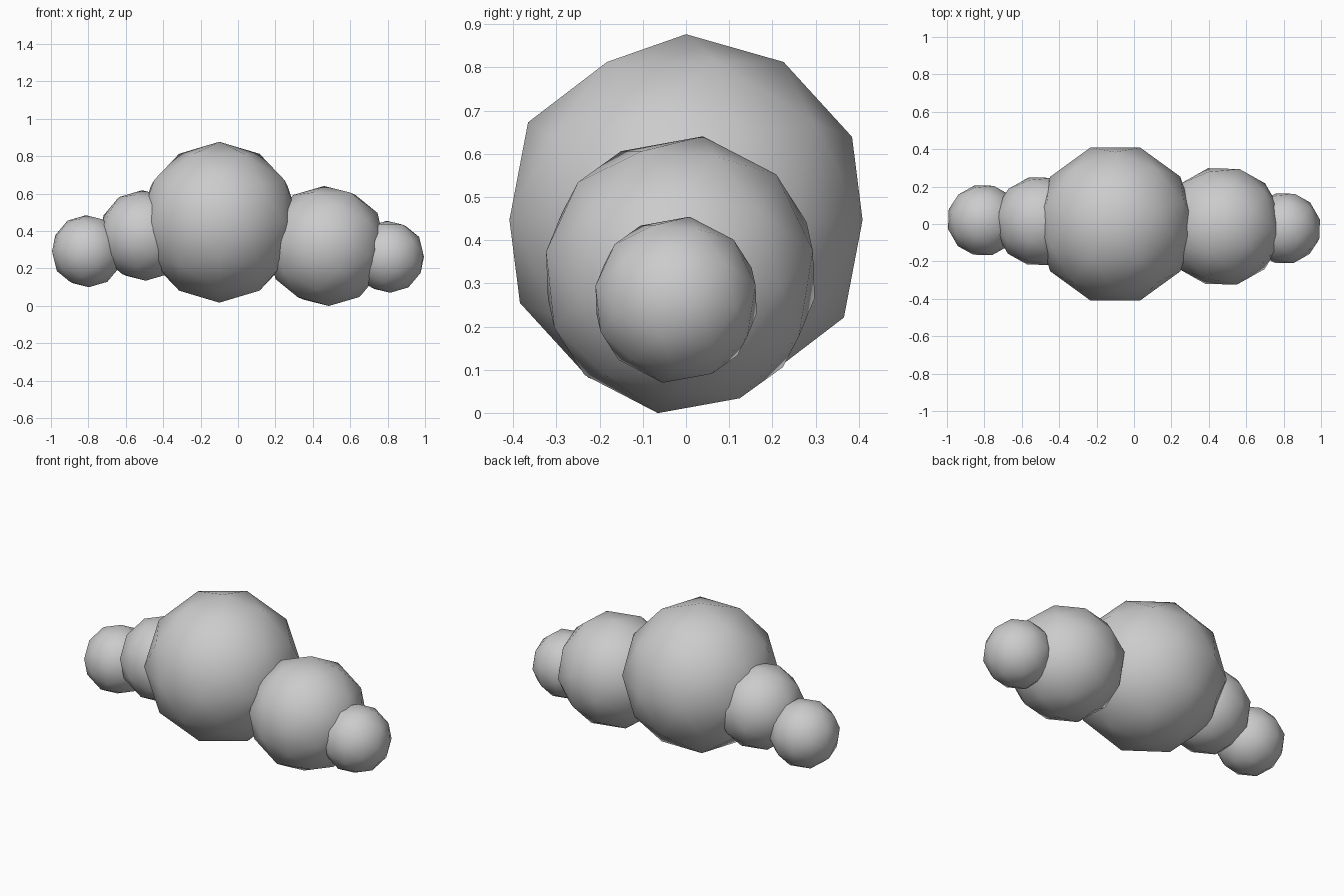
import bpy
import bmesh
from mathutils import Matrix, Vector

cube = bpy.data.objects.get("Cube")
if cube:
    bpy.data.objects.remove(cube, do_unlink=True)

# One flat grey for the whole model
GREY = (0.6, 0.6, 0.6, 1.0)
mat = bpy.data.materials.new("soft_grey")
mat.use_nodes = True
mat.diffuse_color = GREY
mat.node_tree.nodes["Principled BSDF"].inputs["Base Color"].default_value = GREY


def frame(edge, up):
    """Rotation matrix whose columns are side, edge and up directions."""
    up = Vector(up).normalized()
    edge = Vector(edge)
    edge = (edge - up * edge.dot(up)).normalized()
    return Matrix((up.cross(edge), edge, up)).transposed()


# Orientation of the balls: pole up for the centre, an edge up for the others
upright = Matrix.Rotation(1.5708, 3, "Z")
source = frame((0.851, 0, -0.526), (0.526, 0, 0.851))
tilted = frame((0.97, 0.24, 0), (-0.04, 0.16, 0.985)) @ source.transposed()


def ball(name, centre, radius, turn):
    bm = bmesh.new()
    bmesh.ops.create_icosphere(bm, subdivisions=2, radius=radius)
    bmesh.ops.transform(bm, matrix=turn.to_4x4(), verts=bm.verts)
    for face in bm.faces:
        face.smooth = True
    mesh = bpy.data.meshes.new(name)
    bm.to_mesh(mesh)
    bm.free()
    mesh.materials.append(mat)
    obj = bpy.data.objects.new(name, mesh)
    obj.location = centre
    bpy.context.collection.objects.link(obj)


# Row of overlapping balls
ball("centre_puff", (-0.10, 0, 0.447), 0.43, upright)
ball("left_inner_puff", (0.473, -0.013, 0.32), 0.325, tilted)
ball("left_outer_puff", (0.805, -0.023, 0.262), 0.195, tilted)
ball("right_inner_puff", (-0.503, 0.015, 0.376), 0.245, tilted)
ball("right_outer_puff", (-0.805, 0.02, 0.292), 0.195, tilted)
